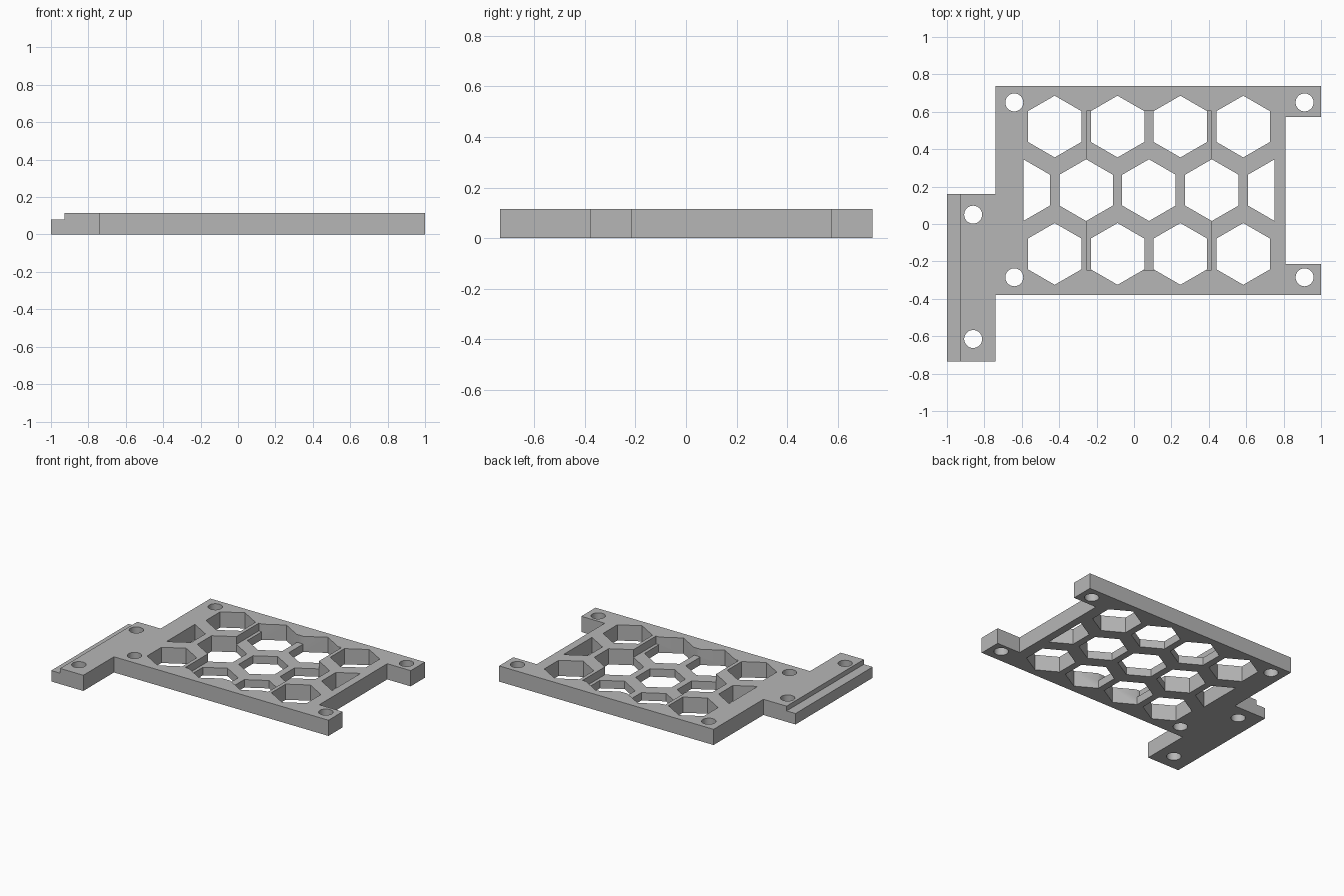
import bpy
import bmesh
from math import cos, sin, radians, tau

cube = bpy.data.objects.get("Cube")
if cube:
    bpy.data.objects.remove(cube, do_unlink=True)

THICK = 0.115
LEDGE_Z = 0.08
RECESS_Z = 0.058

grey = bpy.data.materials.new("plain grey")
grey.use_nodes = True
colour = (0.47, 0.47, 0.47, 1)
grey.diffuse_color = colour
grey.node_tree.nodes["Principled BSDF"].inputs["Base Color"].default_value = colour


def prisms(name, outlines, z0, z1):
    """One object made of upright prisms, one for each counter-clockwise outline."""
    bm = bmesh.new()
    for outline in outlines:
        low = [bm.verts.new((x, y, z0)) for x, y in outline]
        high = [bm.verts.new((x, y, z1)) for x, y in outline]
        bm.faces.new(low[::-1])
        bm.faces.new(high)
        for i in range(len(low)):
            j = (i + 1) % len(low)
            bm.faces.new((low[i], low[j], high[j], high[i]))
    mesh = bpy.data.meshes.new(name)
    bm.to_mesh(mesh)
    bm.free()
    mesh.materials.append(grey)
    obj = bpy.data.objects.new(name, mesh)
    bpy.context.collection.objects.link(obj)
    return obj


def ring(cx, cy, r, sides, turn=0):
    angles = [radians(turn) + tau * i / sides for i in range(sides)]
    return [(cx + r * cos(a), cy + r * sin(a)) for a in angles]


def box(x0, x1, y0, y1):
    return [(x0, y0), (x1, y0), (x1, y1), (x0, y1)]


# Plate with two right-hand tabs and an offset left-hand arm
plate = prisms("mounting_plate", [[
    (-1, -0.735), (-0.74, -0.735), (-0.74, -0.38), (1, -0.38),
    (1, -0.215), (0.81, -0.215), (0.81, 0.572), (1, 0.572),
    (1, 0.737), (-0.74, 0.737), (-0.74, 0.16), (-1, 0.16)]], 0, THICK)

# Honeycomb: three rows, the middle one shifted and cut off at both ends
PITCH, HEX_R = 0.336, 0.165
FIRST_X = -0.424
holes = []
for row, y in enumerate((-0.16, 0.181, 0.521)):
    shifted = row == 1
    for col in range(5 if shifted else 4):
        x = FIRST_X + PITCH * (col - 0.5 * shifted)
        hexagon = ring(x, y, HEX_R, 6, 30)
        if shifted:
            left, right = FIRST_X - PITCH / 2, FIRST_X + PITCH * 3.5
            hexagon = [(min(max(px, left), right), py) for px, py in hexagon]
        holes.append(hexagon)

# Screw holes in the four corners and the arm
for x, y in [(sx, sy) for sx in (-0.64, 0.912) for sy in (-0.285, 0.65)]:
    holes.append(ring(x, y, 0.048, 32))
for y in (-0.615, 0.05):
    holes.append(ring(-0.86, y, 0.048, 32))

# Cutters: through holes, central recess, lowered edge of the arm
cutters = [
    prisms("recess_cutter", [box(-0.255, 0.415, -0.245, 0.605)], RECESS_Z, 0.3),
    prisms("ledge_cutter", [box(-1.1, -0.928, -0.9, 0.3)], LEDGE_Z, 0.3),
    prisms("hole_cutter", holes, -0.1, 0.4),
]
bpy.context.view_layer.objects.active = plate
for cutter in cutters:
    mod = plate.modifiers.new(cutter.name, "BOOLEAN")
    mod.operation = "DIFFERENCE"
    mod.solver = "EXACT"
    mod.object = cutter
    bpy.ops.object.modifier_apply(modifier=mod.name)
for cutter in cutters:
    bpy.data.objects.remove(cutter, do_unlink=True)

# Smooth screw holes, sharp edges elsewhere
bpy.ops.object.select_all(action="DESELECT")
plate.select_set(True)
bpy.ops.object.shade_smooth_by_angle(angle=radians(30))
